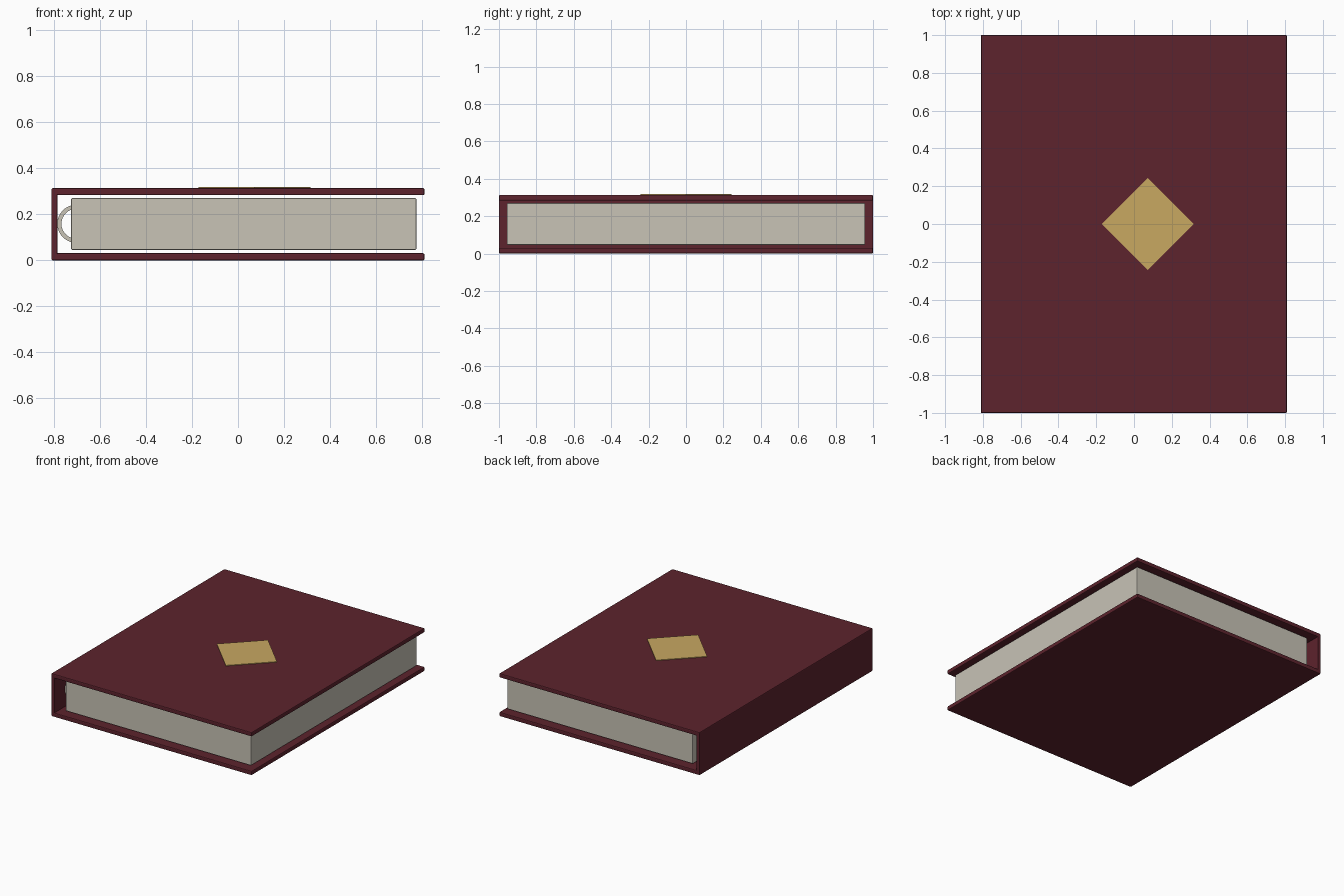
import bpy
import bmesh
import math
from mathutils import Matrix

cube = bpy.data.objects.get("Cube")
if cube:
    bpy.data.objects.remove(cube, do_unlink=True)


def material(name, rgb):
    lin = [((c / 255 + 0.055) / 1.055) ** 2.4 for c in rgb] + [1.0]
    m = bpy.data.materials.new(name)
    m.use_nodes = True
    m.diffuse_color = lin
    m.node_tree.nodes["Principled BSDF"].inputs["Base Color"].default_value = lin
    return m


RED = material("burgundy_cloth", (93, 35, 45))
PAPER = material("cream_paper", (200, 195, 182))
GOLD = material("gold_foil", (200, 168, 97))


def finish(bm, name, mat, bevel=0.0, smooth=False):
    bmesh.ops.recalc_face_normals(bm, faces=bm.faces)
    me = bpy.data.meshes.new(name)
    bm.to_mesh(me)
    bm.free()
    me.materials.append(mat)
    ob = bpy.data.objects.new(name, me)
    bpy.context.collection.objects.link(ob)
    if bevel:
        mod = ob.modifiers.new("soft_edges", "BEVEL")
        mod.width, mod.segments = bevel, 2
    if smooth:
        bpy.ops.object.select_all(action="DESELECT")
        ob.select_set(True)
        bpy.context.view_layer.objects.active = ob
        bpy.ops.object.shade_smooth_by_angle()
    return ob


def box(name, mat, x, y, z, bevel=0.0):
    bm = bmesh.new()
    size = Matrix.Diagonal((x[1] - x[0], y[1] - y[0], z[1] - z[0], 1))
    place = Matrix.Translation((sum(x) / 2, sum(y) / 2, sum(z) / 2))
    bmesh.ops.create_cube(bm, size=1, matrix=place @ size)
    return finish(bm, name, mat, bevel)


# Cover boards and spine
box("back_cover", RED, (-0.81, 0.81), (-1, 1), (0, 0.031), 0.006)
box("front_cover", RED, (-0.81, 0.81), (-1, 1), (0.283, 0.314), 0.006)
box("spine", RED, (-0.81, -0.785), (-1, 1), (0.004, 0.31), 0.002)

# Page block
box("page_block", PAPER, (-0.725, 0.775), (-0.957, 0.957), (0.046, 0.27), 0.004)

# Hollow lining tube between the pages and the spine
bm = bmesh.new()
SIDES, HALF = 32, 0.88
rings = []
for r, y in ((0.083, -HALF), (0.083, HALF), (0.065, HALF), (0.065, -HALF)):
    rings.append([bm.verts.new((-0.702 + r * math.cos(2 * math.pi * i / SIDES), y,
                                0.159 + r * math.sin(2 * math.pi * i / SIDES)))
                  for i in range(SIDES)])
for k in range(4):
    a, b = rings[k], rings[(k + 1) % 4]
    for i in range(SIDES):
        j = (i + 1) % SIDES
        bm.faces.new((a[i], a[j], b[j], b[i]))
finish(bm, "spine_lining", PAPER, smooth=True)

# Diamond plate on the front cover
bm = bmesh.new()
bmesh.ops.create_cube(bm, size=1, matrix=Matrix.Translation((0.072, 0, 0.315))
                      @ Matrix.Rotation(math.pi / 4, 4, "Z")
                      @ Matrix.Diagonal((0.344, 0.344, 0.007, 1)))
finish(bm, "diamond_ornament", GOLD)
